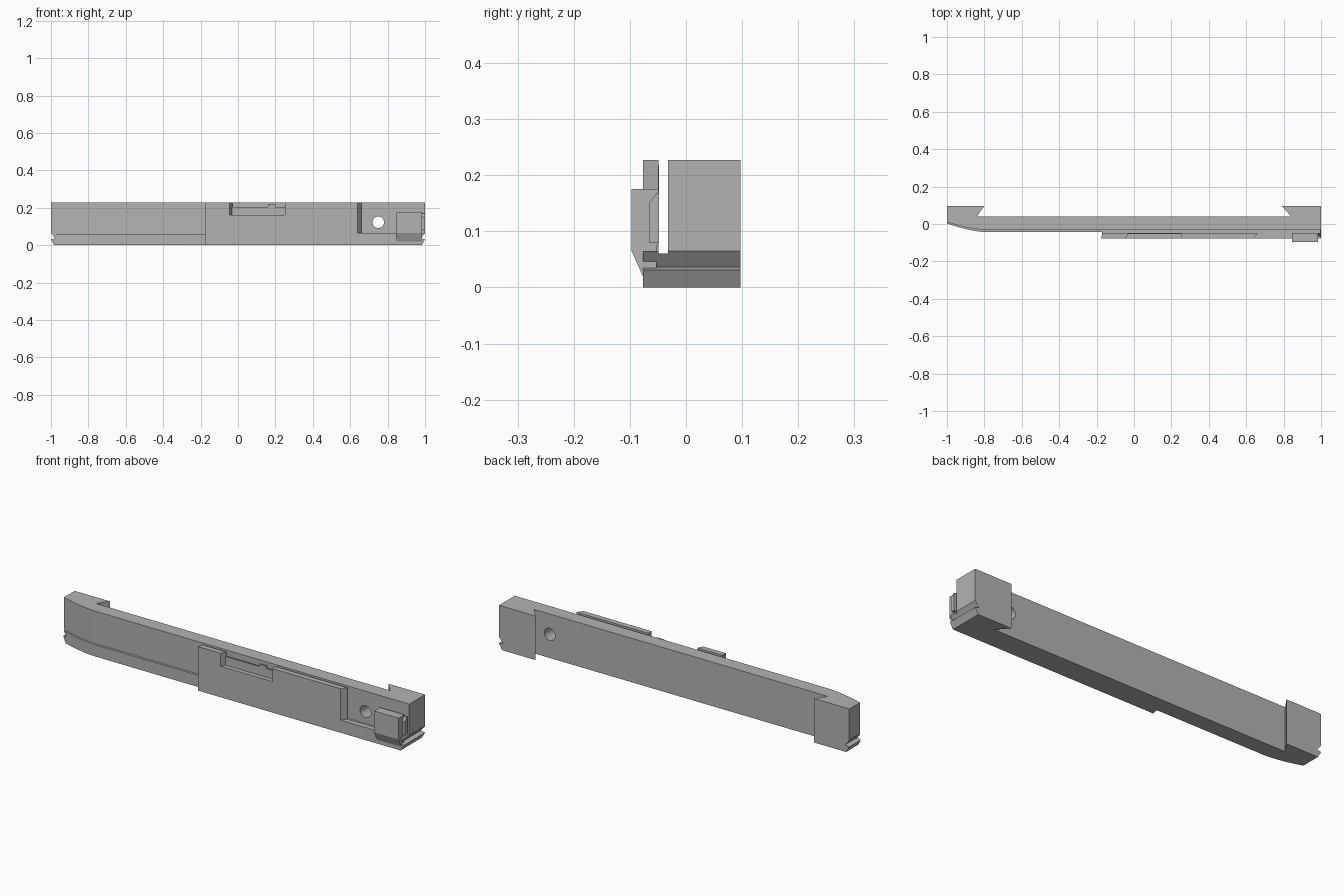
import bpy, bmesh, math

if "Cube" in bpy.data.objects:
    bpy.data.objects.remove(bpy.data.objects["Cube"])

grey = bpy.data.materials.new("plain grey")
grey.use_nodes = True
colour = (0.45, 0.45, 0.45, 1)
grey.diffuse_color = colour
grey.node_tree.nodes["Principled BSDF"].inputs["Base Color"].default_value = colour


def loft(name, first, second):
    """Solid between two matching outlines."""
    bm = bmesh.new()
    a = [bm.verts.new(p) for p in first]
    b = [bm.verts.new(p) for p in second]
    bm.faces.new(a)
    bm.faces.new(b[::-1])
    for i in range(len(a)):
        j = (i + 1) % len(a)
        bm.faces.new((a[j], a[i], b[i], b[j]))
    bmesh.ops.recalc_face_normals(bm, faces=bm.faces)
    mesh = bpy.data.meshes.new(name)
    bm.to_mesh(mesh)
    bm.free()
    mesh.materials.append(grey)
    obj = bpy.data.objects.new(name, mesh)
    bpy.context.collection.objects.link(obj)
    return obj


def plan(name, pts, z0, z1):
    return loft(name, [(x, y, z0) for x, y in pts], [(x, y, z1) for x, y in pts])


def elevation(name, pts, y0, y1):
    return loft(name, [(x, y0, z) for x, z in pts], [(x, y1, z) for x, z in pts])


def section(name, pts, x0, x1):
    return loft(name, [(x0, y, z) for y, z in pts], [(x1, y, z) for y, z in pts])


def cut(obj, cutters):
    bpy.context.view_layer.objects.active = obj
    for cutter in cutters:
        mod = obj.modifiers.new("cut", "BOOLEAN")
        mod.operation = "DIFFERENCE"
        mod.solver = "EXACT"
        mod.object = cutter
        bpy.ops.object.modifier_apply(modifier=mod.name)


def nose(y, depth):
    """Curved front corner at the right-hand end, running to the tip."""
    return [(-0.78 - 0.22 * t, y + depth * t ** 1.7) for t in (i / 10 for i in range(11))]


TOP, SLOT = 0.227, 0.06

# Long bar with dovetailed end blocks
bar = plan("main_bar", [(-1, 0.097), (-0.8, 0.097), (-0.84, 0.04), (0.84, 0.04),
                        (0.79, 0.097), (1, 0.097), (1, -0.032)] + nose(-0.032, 0.042), 0, TOP)

# Low ledge along the foot of the bar
ledge = plan("lower_ledge", [(-1, 0.03), (1, 0.03), (1, -0.052), (-0.17, -0.052),
                             (-0.17, -0.044)] + nose(-0.044, 0.047), 0, SLOT)

# Front plate with window and sloped side edges
right_side = [(-0.175, 0), (-0.175, TOP), (-0.045, TOP), (-0.045, 0.16), (0.25, 0.16),
              (0.25, TOP), (0.64, TOP), (0.64, 0.065), (1, 0.065), (1, 0)]
shift = {-0.045: 0.015, 0.64: 0.02, -0.175: 0.005}
plate = loft("front_plate", [(x, -0.077, z) for x, z in right_side],
             [(x + shift.get(x, 0), -0.049, z) for x, z in right_side])

# Thin stepped rail behind the window
rail = elevation("window_rail", [(-0.04, 0.15), (-0.04, 0.205), (0.16, 0.205), (0.16, 0.217),
                                 (0.2, 0.217), (0.2, 0.205), (0.26, 0.205), (0.26, 0.15)],
                 -0.054, -0.048)

# Catch block at the left-hand end, with a small side lug
section("catch_block", [(-0.077, 0.02), (-0.097, 0.065), (-0.097, 0.175), (-0.049, 0.175),
                        (-0.049, 0.08), (-0.053, 0.072), (-0.053, 0.03)], 0.845, 0.985)
section("catch_lug", [(-0.066, 0.08), (-0.066, 0.15), (-0.052, 0.168), (-0.048, 0.168),
                      (-0.048, 0.08)], 0.98, 1)

# Cutters: end grooves and the round hole
grooves = []
for s in (-1, 1):
    outline = [(1.05, 0.065), (1, 0.065), (0.977, 0.036), (1, 0.031), (0.982, 0),
               (0.982, -0.05), (1.05, -0.05)]
    grooves.append(elevation("groove_cutter", [(s * x, z) for x, z in outline], -0.2, 0.2))
ring = [2 * math.pi * i / 32 for i in range(32)]
hole = elevation("hole_cutter", [(0.75 + 0.031 * math.cos(a), 0.122 + 0.031 * math.sin(a))
                                 for a in ring], -0.2, 0.2)

cut(bar, grooves + [hole])
cut(ledge, grooves)
cut(plate, grooves[1:])
for cutter in grooves + [hole]:
    bpy.data.objects.remove(cutter)

# Smooth the curved nose and hole while keeping edges crisp
bpy.ops.object.select_all(action="DESELECT")
for obj in (bar, ledge):
    obj.select_set(True)
bpy.context.view_layer.objects.active = bar
bpy.ops.object.shade_smooth_by_angle(angle=math.radians(25))
